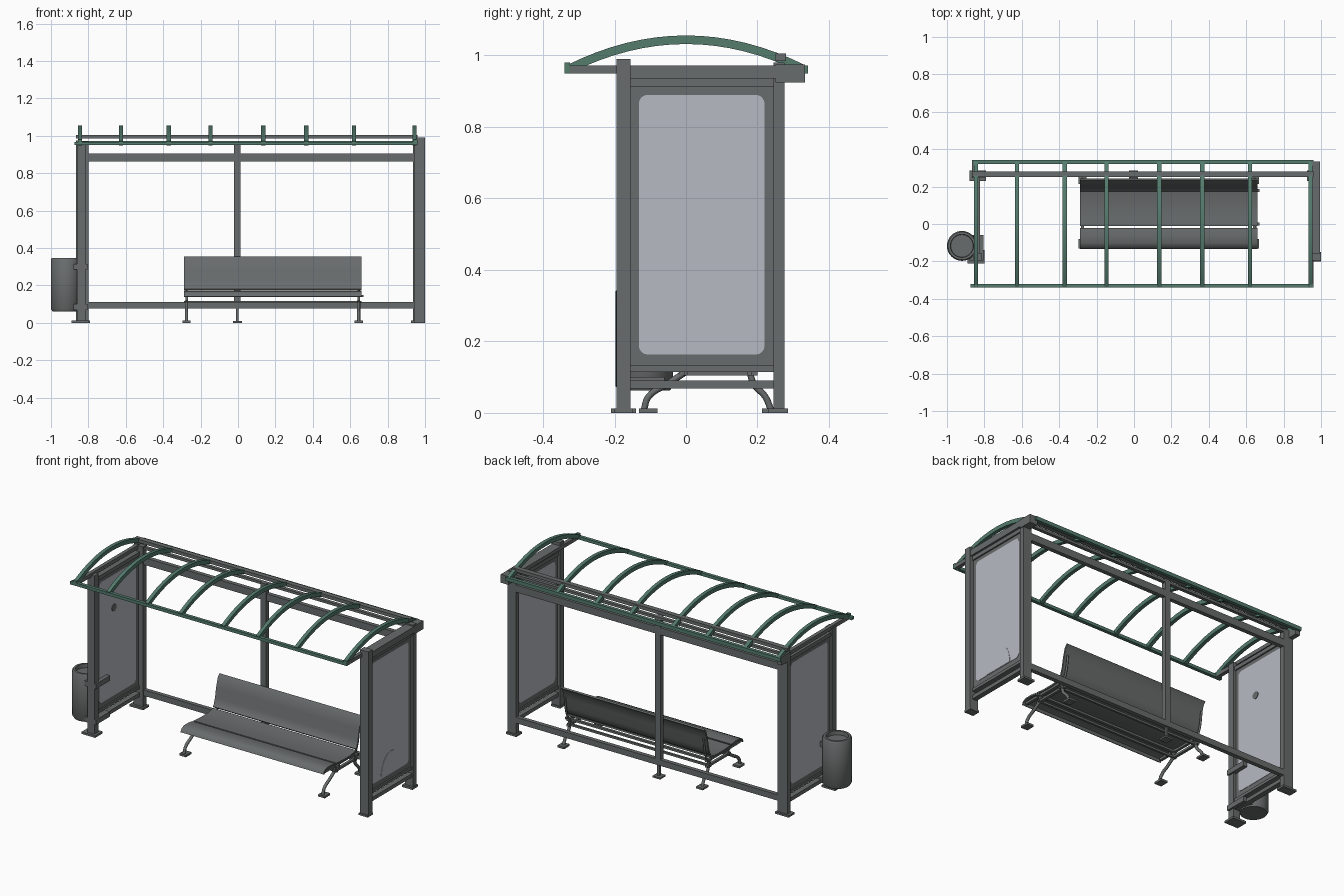
import bpy, bmesh, math
from mathutils import Vector

cube = bpy.data.objects.get("Cube")
if cube:
    bpy.data.objects.remove(cube)


def material(name, rgb):
    m = bpy.data.materials.new(name)
    m.use_nodes = True
    m.diffuse_color = (*rgb, 1)
    m.node_tree.nodes["Principled BSDF"].inputs["Base Color"].default_value = (*rgb, 1)
    return m


GREY = material("frame_grey", (0.14, 0.15, 0.15))
GREEN = material("roof_green", (0.09, 0.2, 0.155))
GLASS = material("pale_glass", (0.47, 0.49, 0.54))


def finish(name, bm, mat, smooth=False):
    bmesh.ops.recalc_face_normals(bm, faces=bm.faces)
    mesh = bpy.data.meshes.new(name)
    bm.to_mesh(mesh)
    bm.free()
    mesh.materials.append(mat)
    ob = bpy.data.objects.new(name, mesh)
    bpy.context.collection.objects.link(ob)
    if smooth:
        bpy.ops.object.select_all(action="DESELECT")
        ob.select_set(True)
        bpy.context.view_layer.objects.active = ob
        bpy.ops.object.shade_smooth_by_angle(angle=math.radians(40))
    return ob


def box(name, x, y, z, mat=GREY):
    bm = bmesh.new()
    bmesh.ops.create_cube(bm, size=1)
    for v in bm.verts:
        v.co = [(r[0] + r[1]) / 2 + c * (r[1] - r[0]) for r, c in zip((x, y, z), v.co)]
    return finish(name, bm, mat)


def extrude(name, outline, x0, x1, mat=GREY, smooth=False):
    """Sweep a closed (y, z) outline along x."""
    bm = bmesh.new()
    face = bm.faces.new([bm.verts.new((x0, y, z)) for y, z in outline])
    new = bmesh.ops.extrude_face_region(bm, geom=[face])["geom"]
    bmesh.ops.translate(bm, vec=(x1 - x0, 0, 0),
                        verts=[v for v in new if isinstance(v, bmesh.types.BMVert)])
    return finish(name, bm, mat, smooth)


def thick(path, t):
    """Outline of a (y, z) path thickened on its left side."""
    pts = [Vector(p) for p in path]
    off = []
    for i, p in enumerate(pts):
        d = (pts[min(i + 1, len(pts) - 1)] - pts[max(i - 1, 0)]).normalized()
        off.append(p + Vector((-d.y, d.x)) * t)
    return pts + off[::-1]


def lathe(name, profile, centre, mat, steps=32):
    bm = bmesh.new()
    vs = [bm.verts.new((r, 0, z)) for r, z in profile]
    edges = [bm.edges.new(pair) for pair in zip(vs, vs[1:])]
    bmesh.ops.spin(bm, geom=vs + edges, axis=(0, 0, 1), cent=(0, 0, 0),
                   angle=math.tau, steps=steps)
    bmesh.ops.remove_doubles(bm, verts=bm.verts, dist=0.0005)
    bmesh.ops.translate(bm, verts=bm.verts, vec=centre)
    return finish(name, bm, mat, True)


def tube(name, points, radius, mat=GREY):
    cu = bpy.data.curves.new(name, "CURVE")
    cu.dimensions = "3D"
    cu.bevel_depth = radius
    cu.bevel_resolution = 2
    cu.resolution_u = 6
    cu.use_fill_caps = True
    sp = cu.splines.new("BEZIER")
    sp.bezier_points.add(len(points) - 1)
    for b, p in zip(sp.bezier_points, points):
        b.co = p
        b.handle_left_type = b.handle_right_type = "AUTO"
    cu.materials.append(mat)
    ob = bpy.data.objects.new(name, cu)
    bpy.context.collection.objects.link(ob)


def rounded(y0, y1, z0, z1, r):
    pts = []
    for k, (cy, cz) in enumerate(((y1 - r, z1 - r), (y0 + r, z1 - r),
                                  (y0 + r, z0 + r), (y1 - r, z0 + r))):
        for j in range(5):
            a = (k + j / 4) * math.pi / 2
            pts.append((cy + r * math.cos(a), cz + r * math.sin(a)))
    return pts


def ellipse(y, z, ry, rz, turn, n=16):
    return [(y + ry * math.cos(turn * i / n), z + rz * math.sin(turn * i / n))
            for i in range(n + (turn < 6))]


# Posts and their feet
FRONT, REAR = (-0.195, -0.155), (0.245, 0.275)
box("left_front_post", (-0.86, -0.815), FRONT, (0.01, 0.96))
box("left_rear_post", (-0.865, -0.8), REAR, (0.01, 0.97))
box("right_front_post", (0.945, 1.0), FRONT, (0, 0.99))
box("right_rear_post", (0.935, 0.99), REAR, (0.01, 0.98))
box("left_front_foot", (-0.89, -0.8), (-0.21, -0.14), (0, 0.012))
box("left_rear_foot", (-0.88, -0.79), (0.23, 0.285), (0, 0.012))
box("right_front_foot", (0.94, 1.0), (-0.2, -0.15), (0, 0.012))
box("right_rear_foot", (0.925, 0.995), (0.23, 0.285), (0, 0.012))

# Rear wall frame
box("rear_top_beam", (-0.82, 0.94), (0.25, 0.275), (0.862, 0.905))
box("rear_bottom_beam", (-0.82, 0.94), (0.25, 0.275), (0.077, 0.112))
box("rear_centre_post", (-0.022, 0.014), (0.245, 0.275), (0.077, 0.965))
box("rear_centre_leg", (-0.01, 0.004), (0.253, 0.267), (0, 0.08))
box("rear_centre_foot", (-0.028, 0.022), (0.235, 0.285), (0, 0.01))

# Side walls: rails, border and rounded glass
for side, x in (("left", -0.838), ("right", 0.968)):
    for part, z in (("top_rail", (0.912, 0.935)), ("sill_rail", (0.115, 0.132)),
                    ("bottom_rail", (0.068, 0.09))):
        box(f"{side}_{part}", (x - 0.015, x + 0.015), (-0.16, 0.25), z)
    box(f"{side}_panel_border", (x - 0.007, x + 0.007), (-0.156, 0.246), (0.13, 0.915))
    extrude(f"{side}_glass", rounded(-0.132, 0.22, 0.163, 0.89, 0.025),
            x - 0.009, x + 0.009, GLASS)
extrude("right_arched_plate", ellipse(0.052, 0.165, 0.095, 0.135, math.pi),
        0.976, 0.979, GLASS)
extrude("left_round_plate", ellipse(0.01, 0.69, 0.022, 0.022, math.tau),
        -0.83, -0.826, GREY)

# Roof: arched ribs, long rails, end arms
arc = [(0.337 * math.sin(a), 1.056 - 0.2533 * (1 - math.cos(a)) * 1.35)
       for a in (math.radians(-90 + i * 11.25) for i in range(17))]
arc = [(y, 1.056 - 0.085 * (y / 0.337) ** 2) for y in
       (-0.337 + i * 0.674 / 16 for i in range(17))]
for i, x in enumerate((-0.845, -0.625, -0.37, -0.147, 0.135, 0.365, 0.62, 0.943)):
    extrude(f"roof_rib_{i + 1}", thick(arc, -0.024), x - 0.011, x + 0.011, GREEN, True)
box("roof_front_rail", (-0.875, 0.955), (-0.34, -0.32), (0.95, 0.968), GREEN)
box("roof_rear_rail", (-0.865, 0.96), (0.322, 0.342), (0.95, 0.972), GREEN)
box("roof_inner_rail", (-0.865, 0.96), (0.25, 0.28), (0.985, 1.005))
box("roof_lower_rail", (-0.865, 0.96), (0.255, 0.275), (0.95, 0.965))
for side, x in (("left", -0.845), ("right", 0.948)):
    box(f"{side}_roof_arm", (x - 0.011, x + 0.011), (-0.325, 0.25), (0.95, 0.972))
    box(f"{side}_arm_tip", (x - 0.011, x + 0.011), (-0.34, -0.325), (0.95, 0.98), GREEN)
box("right_roof_cap", (0.955, 0.995), (-0.16, 0.28), (0.935, 0.972))
box("right_roof_bracket", (0.945, 0.995), (0.25, 0.333), (0.925, 0.975))
box("left_roof_bracket", (-0.865, -0.835), (0.25, 0.33), (0.925, 0.975))

# Bench slats and backrest
X0, X1 = -0.288, 0.66
extrude("bench_front_slat", thick([(-0.125, 0.138), (-0.118, 0.153), (-0.1, 0.161),
                                   (-0.06, 0.162), (-0.022, 0.156)], 0.009), X0, X1, GREY, True)
extrude("bench_rear_slat", thick([(-0.012, 0.155), (0.05, 0.15), (0.12, 0.15),
                                  (0.178, 0.16)], 0.009), X0, X1, GREY, True)
extrude("bench_backrest", thick([(0.178, 0.172), (0.19, 0.182), (0.203, 0.22),
                                 (0.214, 0.28), (0.228, 0.33), (0.243, 0.348)], 0.01),
        X0, X1, GREY, True)

# Bench legs, feet and rods
for side, x in (("right", -0.275), ("left", 0.645)):
    tube(f"bench_{side}_front_leg", [(x, -0.118, 0.008), (x, -0.105, 0.045),
                                     (x, -0.05, 0.082), (x, 0.0, 0.115)], 0.009)
    tube(f"bench_{side}_rear_leg", [(x, 0.238, 0.008), (x, 0.222, 0.045),
                                    (x, 0.19, 0.08), (x, 0.178, 0.115)], 0.009)
    box(f"bench_{side}_crossbar", (x - 0.008, x + 0.008), (-0.02, 0.2), (0.105, 0.118))
    box(f"bench_{side}_seat_bar", (x - 0.008, x + 0.008), (-0.11, 0.2), (0.138, 0.152))
    for part, y in (("front", 0.0), ("rear", 0.178)):
        box(f"bench_{side}_{part}_strut", (x - 0.007, x + 0.007),
            (y - 0.007, y + 0.007), (0.11, 0.145))
    tube(f"bench_{side}_back_support", [(x, 0.19, 0.145), (x, 0.212, 0.2),
                                        (x, 0.226, 0.29)], 0.006)
    for part, y in (("front", -0.11), ("rear", 0.235)):
        box(f"bench_{side}_{part}_foot", (x - 0.022, x + 0.022), (y - 0.022, y + 0.03),
            (0, 0.012))
for part, y in (("front", 0.0), ("rear", 0.178)):
    box(f"bench_{part}_rod", (X0, X1), (y - 0.006, y + 0.006), (0.105, 0.117))
    box(f"bench_{part}_seat_rod", (X0, X1 + 0.012), (y - 0.008, y + 0.008), (0.138, 0.15))

# Litter bin with recessed top, mounted on the left front post
lathe("litter_bin", [(0, 0.062), (0.072, 0.062), (0.08, 0.075), (0.08, 0.34),
                     (0.074, 0.348), (0.062, 0.348), (0.06, 0.325), (0, 0.325)],
      (-0.92, -0.117, 0), GREY)
for part, z in (("lower", 0.085), ("upper", 0.3)):
    box(f"bin_{part}_bracket", (-0.88, -0.805), (-0.195, -0.06), (z - 0.015, z + 0.015))
